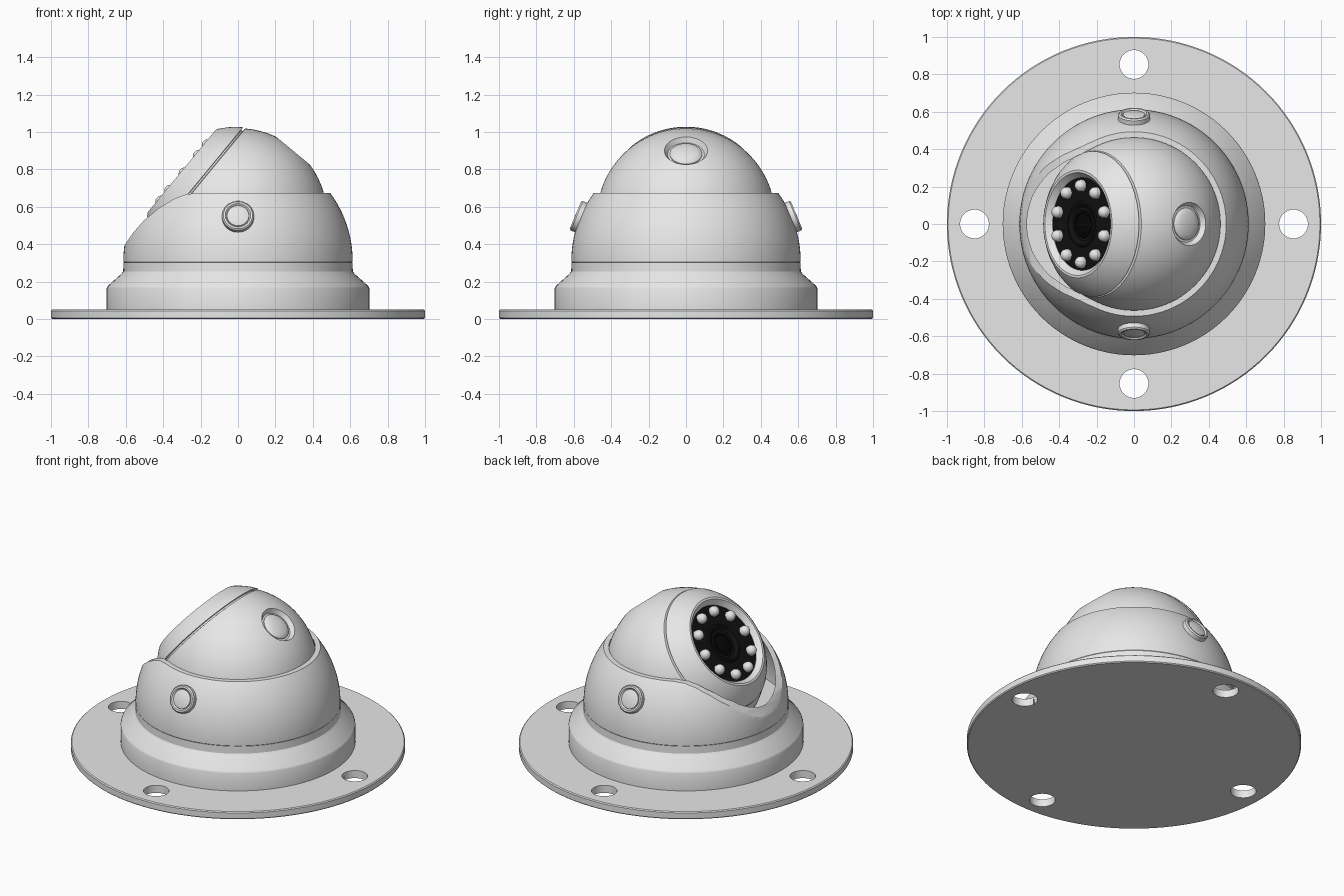
import bpy, bmesh, math
from mathutils import Matrix, Vector

if "Cube" in bpy.data.objects:
    bpy.data.objects.remove(bpy.data.objects["Cube"])


def material(name, v):
    m = bpy.data.materials.new(name)
    m.diffuse_color = (v, v, v, 1)
    m.use_nodes = True
    m.node_tree.nodes["Principled BSDF"].inputs["Base Color"].default_value = m.diffuse_color
    return m


BODY = material("light_grey", 0.8)
BLACK = material("black_panel", 0.006)
GLASS = material("lens_black", 0.002)


def finish(name, bm, mat, matrix=Matrix(), angle=30):
    bmesh.ops.recalc_face_normals(bm, faces=bm.faces[:])
    bm.transform(matrix)
    me = bpy.data.meshes.new(name)
    bm.to_mesh(me)
    bm.free()
    ob = bpy.data.objects.new(name, me)
    bpy.context.collection.objects.link(ob)
    if mat:
        me.materials.append(mat)
    smooth(ob, angle)
    return ob


def activate(ob):
    bpy.ops.object.select_all(action='DESELECT')
    ob.select_set(True)
    bpy.context.view_layer.objects.active = ob


def smooth(ob, angle=30):
    activate(ob)
    bpy.ops.object.shade_smooth_by_angle(angle=math.radians(angle))


def lathe(name, profile, mat, matrix=Matrix(), n=96, closed=False, angle=30):
    """Revolve (radius, height) points about local z."""
    bm = bmesh.new()
    rings = []
    for r, z in profile:
        if r < 1e-5:
            rings.append([bm.verts.new((0, 0, z))] * n)
        else:
            rings.append([bm.verts.new((r * math.cos(2 * math.pi * i / n),
                                        r * math.sin(2 * math.pi * i / n), z)) for i in range(n)])
    pairs = list(zip(rings, rings[1:]))
    if closed:
        pairs.append((rings[-1], rings[0]))
    for a, b in pairs:
        for i in range(n):
            j = (i + 1) % n
            vs = list(dict.fromkeys((a[i], a[j], b[j], b[i])))
            if len(vs) > 2:
                bm.faces.new(vs)
    return finish(name, bm, mat, matrix, angle)


def arc(radius, zc, z0, z1, n):
    """Sphere profile points between two heights, spaced evenly by angle."""
    a0, a1 = (math.asin(max(-1, min(1, (z - zc) / radius))) for z in (z0, z1))
    return [(radius * math.cos(a0 + (a1 - a0) * i / n),
             zc + radius * math.sin(a0 + (a1 - a0) * i / n)) for i in range(n + 1)]


def cut(ob, cutter):
    m = ob.modifiers.new("cut", 'BOOLEAN')
    m.operation, m.solver, m.object = 'DIFFERENCE', 'EXACT', cutter
    activate(ob)
    bpy.ops.object.modifier_apply(modifier=m.name)
    bpy.data.objects.remove(cutter)
    smooth(ob)


# Mounting flange with four screw holes
flange = lathe("mounting_flange", [(0, 0), (0.994, 0), (1, 0.006), (1, 0.044), (0.994, 0.05), (0, 0.05)],
               BODY, n=128)
for k in range(4):
    p = Matrix.Rotation(k * math.pi / 2, 4, 'Z') @ Matrix.Translation((0.853, 0, 0))
    cut(flange, lathe("hole_cutter", [(0, -0.1), (0.077, -0.1), (0.077, 0.2), (0, 0.2)], None, p, 48))

# Stepped base ring
lathe("base_ring", [(0, 0.05), (0.702, 0.05), (0.702, 0.165), (0.697, 0.176), (0.622, 0.243),
                    (0.614, 0.255), (0.612, 0.303), (0, 0.303)], BODY, angle=25)

# Hollow outer shell, scooped at the lens side
ZS = 0.31
shell = lathe("outer_shell", [(0.608, 0.301), (0.613, 0.306)] + arc(0.613, ZS, ZS, 0.75, 20)
              + arc(0.588, ZS, 0.75, 0.301, 20), BODY, closed=True)
scoop = [(-0.8, 0.05), (-0.66, 0.30), (-0.61, 0.39), (-0.56, 0.462), (-0.5, 0.53), (-0.42, 0.595), (-0.34, 0.643),
         (-0.28, 0.666), (-0.22, 0.674), (0.9, 0.674), (0.9, 1.2), (-0.8, 1.2)]
bm = bmesh.new()
face = bm.faces.new([bm.verts.new((x, -1, z)) for x, z in scoop])
ext = bmesh.ops.extrude_face_region(bm, geom=[face])
bmesh.ops.translate(bm, vec=(0, 2, 0), verts=[v for v in ext["geom"] if isinstance(v, bmesh.types.BMVert)])
cut(shell, finish("scoop_cutter", bm, None))

# Pivot bosses on both sides of the shell
for side, name in ((-1, "pivot_boss_front"), (1, "pivot_boss_back")):
    m = Matrix.Translation((0, 0, ZS)) @ Matrix.Rotation(-side * math.radians(67.5), 4, 'X')
    lathe(name, [(0.085, 0.58), (0.085, 0.632), (0.078, 0.640), (0.068, 0.640), (0.060, 0.630),
                 (0.058, 0.634), (0.045, 0.638), (0, 0.641)], BODY, m, 48)

# Camera ball, tilted towards -x
R = 0.477
CENTRE = Matrix.Translation((0, 0, 0.543))
TILT = CENTRE @ Matrix.Rotation(math.radians(-50.5), 4, 'Y')
ball = lathe("camera_ball", arc(R, 0, -R, 0.272, 48) + [(0.372, 0.275), (0, 0.275)], BODY, TILT)

# Recessed screw cap on the back of the ball
CAP = CENTRE @ Matrix.Rotation(math.radians(39.5), 4, 'Y')
cut(ball, lathe("cap_cutter", [(0, 0.436), (0.098, 0.436), (0.116, 0.463), (0.116, 0.6), (0, 0.6)], None, CAP, 48))
lathe("screw_cap", [(0.086, 0.43), (0.086, 0.441), (0.08, 0.448), (0.06, 0.456), (0.03, 0.461), (0, 0.462)],
      BODY, CAP, 48)

# Front bezel, separated from the ball by a thin groove
lathe("front_bezel", [(0, 0.27), (0.372, 0.27), (0.372, 0.284), (0.389, 0.286), (0.366, 0.318), (0.336, 0.350),
                      (0.302, 0.380), (0.288, 0.390), (0.275, 0.390), (0.248, 0.360), (0.248, 0.34), (0, 0.34)],
      BODY, TILT, angle=35)

# Black panel and lens
lathe("lens_panel", [(0.25, 0.358), (0.125, 0.358), (0.118, 0.364), (0.108, 0.364), (0.09, 0.35), (0, 0.35)],
      BLACK, TILT)
lathe("lens", [(0.075, 0.348), (0.072, 0.356), (0.06, 0.356), (0.055, 0.352), (0.03, 0.358), (0, 0.36)],
      GLASS, TILT, 48)

# Ring of ten light bulbs
for k in range(10):
    m = TILT @ Matrix.Rotation(math.radians(90 + 36 * k), 4, 'Z') @ Matrix.Translation((0.205, 0, 0))
    lathe("light_bulb_%d" % (k + 1), [(0.032, 0.35), (0.032, 0.37)] + arc(0.032, 0.37, 0.374, 0.402, 8),
          BODY, m, 24)
